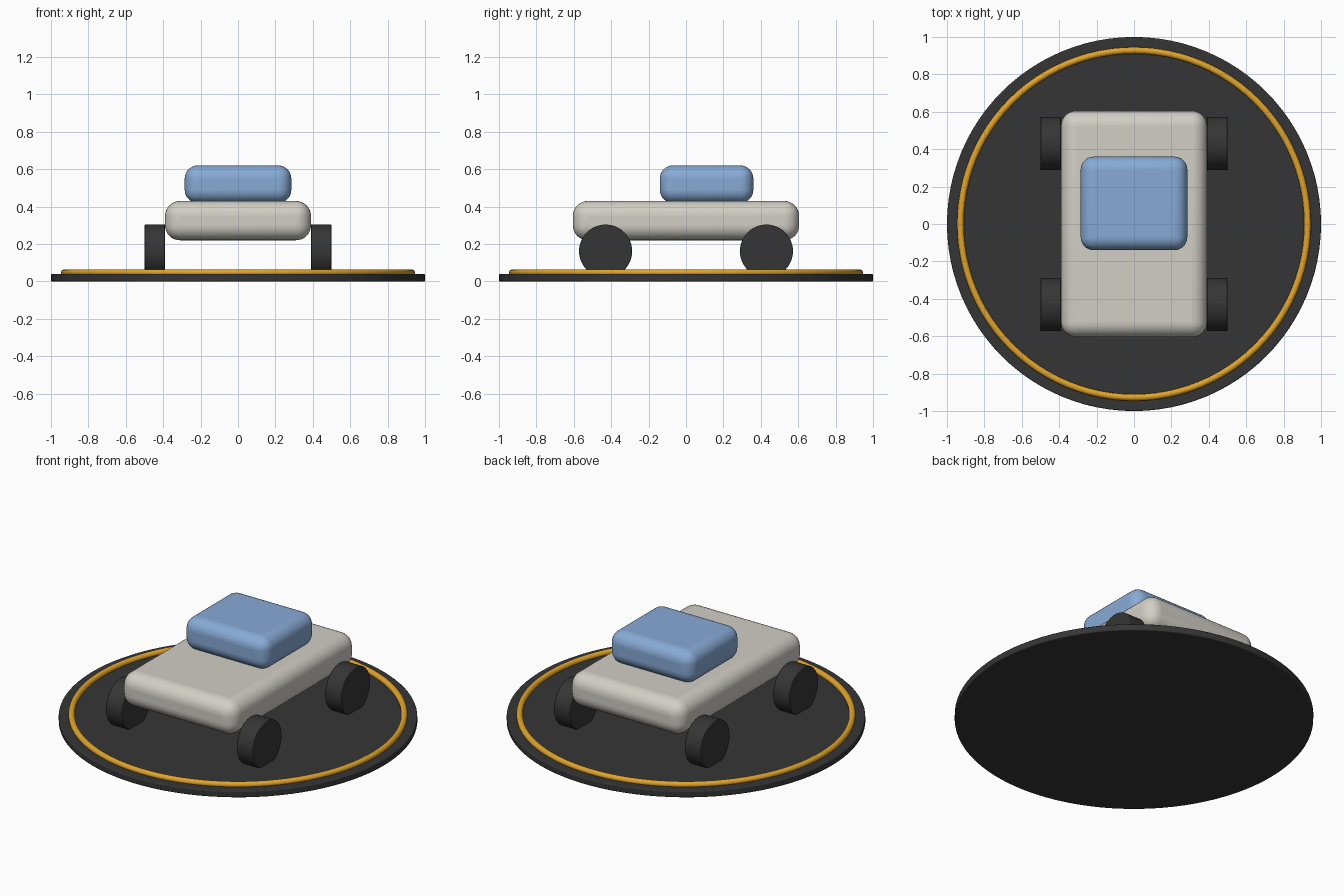
import bpy
import math

default = bpy.data.objects.get("Cube")
if default:
    bpy.data.objects.remove(default, do_unlink=True)


def material(name, rgb):
    mat = bpy.data.materials.new(name)
    mat.use_nodes = True
    color = (*rgb, 1)
    mat.diffuse_color = color
    mat.node_tree.nodes["Principled BSDF"].inputs["Base Color"].default_value = color
    return mat


charcoal = material("charcoal", (0.036, 0.036, 0.036))
amber = material("amber", (0.74, 0.37, 0.025))
ivory = material("warm white", (0.64, 0.62, 0.56))
blue = material("sky blue", (0.245, 0.405, 0.67))


def finish(name, mat, bevel=0, segments=3):
    obj = bpy.context.object
    obj.name = name
    obj.data.materials.append(mat)
    if bevel:
        mod = obj.modifiers.new("Rounded edges", "BEVEL")
        mod.width = bevel
        mod.segments = segments
        mod.limit_method = "ANGLE"
    bpy.ops.object.shade_smooth_by_angle(angle=math.radians(35))
    return obj


def rounded_box(name, mat, center, size, bevel):
    bpy.ops.mesh.primitive_cube_add(size=1, location=center)
    bpy.context.object.scale = size
    bpy.ops.object.transform_apply(location=False, rotation=False, scale=True)
    return finish(name, mat, bevel, 8)


# Round display base with its trim ring
bpy.ops.mesh.primitive_cylinder_add(vertices=96, radius=1, depth=0.04, location=(0, 0, 0.02))
finish("base", charcoal, 0.006)
bpy.ops.mesh.primitive_torus_add(major_segments=96, minor_segments=16, major_radius=0.928,
                                 minor_radius=0.018, location=(0, 0, 0.047))
finish("base_ring", amber)

# Car body and cabin
rounded_box("body", ivory, (0, 0, 0.325), (0.78, 1.21, 0.21), 0.08)
rounded_box("cabin", blue, (0, 0.11, 0.52), (0.57, 0.5, 0.2), 0.07)

# Four wheels
for side, x in (("left", 0.445), ("right", -0.445)):
    for end, y in (("front", -0.43), ("back", 0.43)):
        bpy.ops.mesh.primitive_cylinder_add(vertices=48, radius=0.142, depth=0.11,
                                            location=(x, y, 0.162),
                                            rotation=(0, math.pi / 2, 0))
        finish(f"{end}_{side}_wheel", charcoal, 0.004, 2)
